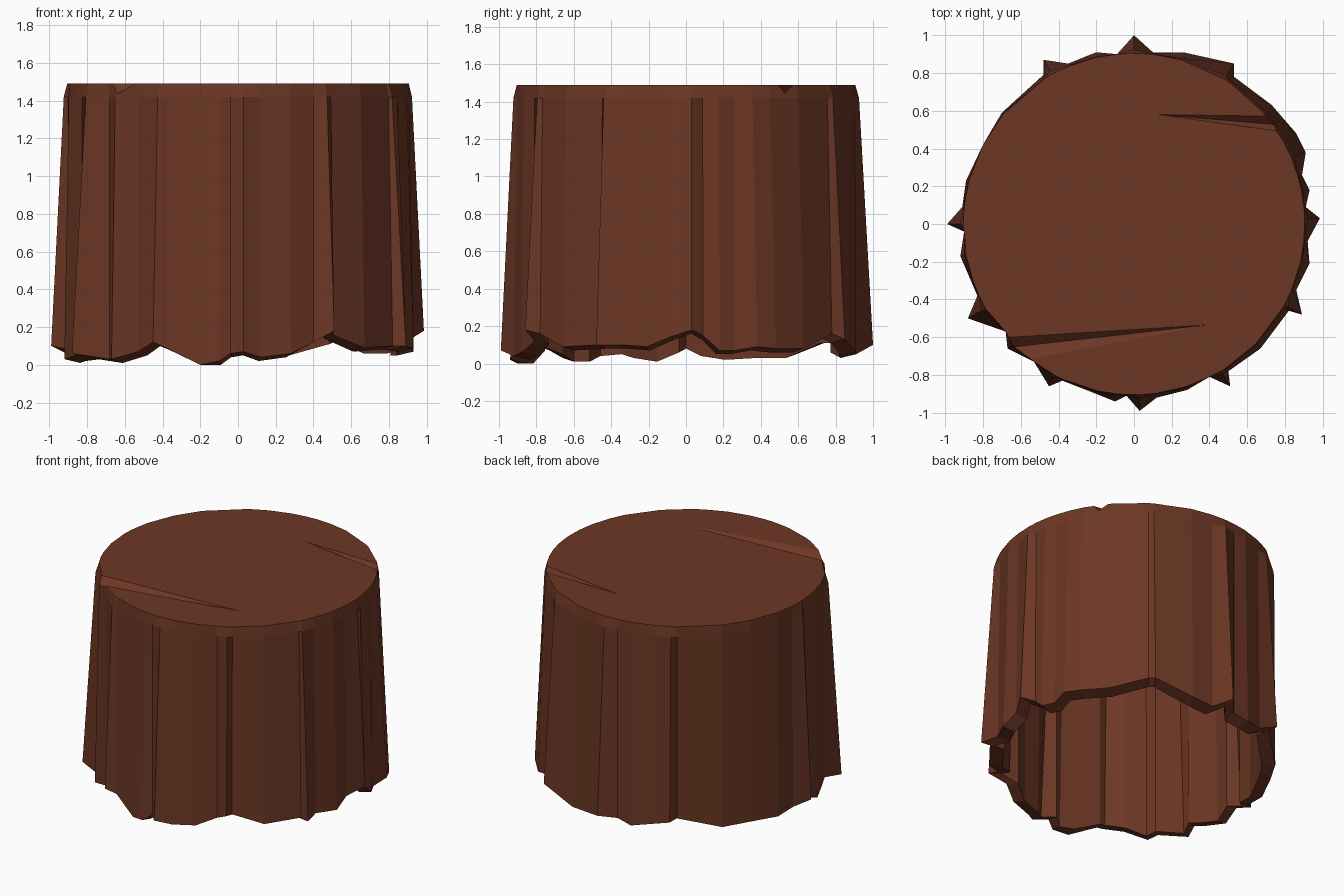
import bpy, bmesh, math

if "Cube" in bpy.data.objects:
    bpy.data.objects.remove(bpy.data.objects["Cube"])

# One bark-brown material
bark = bpy.data.materials.new("bark_brown")
bark.diffuse_color = (0.15, 0.038, 0.018, 1)
bark.use_nodes = True
bark.node_tree.nodes["Principled BSDF"].inputs["Base Color"].default_value = bark.diffuse_color

# Pleated foot outline, counter-clockwise: x, y, height of ragged lower edge
FOOT = [
    (.985, .03, .18), (.91, .09, .15), (.93, .18, .07), (.89, .26, .07), (.91, .38, .09),
    (.86, .48, .08), (.73, .63, .08), (.53, .78, .16), (.53, .85, .13), (.26, .91, .06),
    (.10, .91, .05), (0, 1, .10), (-.09, .90, .07), (-.20, .91, .05), (-.35, .85, .08),
    (-.48, .87, .13), (-.48, .79, .13), (-.70, .59, .05), (-.80, .42, .05), (-.89, .23, .04),
    (-.91, .09, .06), (-.99, 0, .10), (-.90, -.04, .08), (-.92, -.17, .03), (-.86, -.31, .05),
    (-.83, -.38, .07), (-.88, -.50, .06), (-.68, -.57, .03), (-.67, -.66, .03),
    (-.53, -.73, .07), (-.45, -.86, .12), (-.38, -.83, .09), (-.20, -.90, .0),
    (-.10, -.94, .02), (-.04, -.91, .06), (.03, -.99, .07), (.12, -.92, .04), (.28, -.88, .06),
    (.40, -.81, .12), (.51, -.86, .18), (.50, -.78, .16), (.67, -.66, .09), (.82, -.46, .10),
    (.89, -.48, .10), (.86, -.35, .10), (.93, -.21, .09), (.92, -.09, .14)]


def ring(bm, radius, height):
    """Ring of vertices following the foot outline with remapped radius and height."""
    out = []
    for x, y, z in FOOT:
        r = math.hypot(x, y)
        k = radius(r) / r
        out.append(bm.verts.new((x * k, y * k, height(z))))
    return out


def make_object(name, bm):
    bmesh.ops.recalc_face_normals(bm, faces=bm.faces)
    me = bpy.data.meshes.new(name)
    bm.to_mesh(me)
    bm.free()
    me.materials.append(bark)
    ob = bpy.data.objects.new(name, me)
    bpy.context.collection.objects.link(ob)
    return ob


# Hollow stump: inner roof, inner wall, lower lip, outer wall, bevelled top
bm = bmesh.new()
rings = [
    ring(bm, lambda r: min(r, .92) - .09, lambda z: 1.40),
    ring(bm, lambda r: r - .085, lambda z: max(z - .02, 0)),
    ring(bm, lambda r: r, lambda z: z),
    ring(bm, lambda r: min(r, .905 + .2 * (r - .9)), lambda z: 1.42),
    ring(bm, lambda r: min(r, .905), lambda z: 1.49)]
n = len(FOOT)
for a, b in zip(rings, rings[1:]):
    for i in range(n):
        j = (i + 1) % n
        bm.faces.new((a[i], a[j], b[j], b[i]))
bm.faces.new(rings[0])
bm.faces.new(rings[-1])
stump = make_object("hollow_stump", bm)

# Two shallow wedge-shaped splits in the top
for name, pts in (
        ("left_split_cutter", [(.43, -.53, 1.492), (-.80, -.607, 1.492),
                               (-.76, -.76, 1.492), (-.80, -.67, 1.43)]),
        ("right_split_cutter", [(.10, .582, 1.492), (.95, .465, 1.492),
                                (.95, .57, 1.492), (.95, .51, 1.43)])):
    bm = bmesh.new()
    v = [bm.verts.new(p) for p in pts]
    for f in ((0, 1, 2), (0, 1, 3), (0, 2, 3), (1, 2, 3)):
        bm.faces.new([v[i] for i in f])
    cutter = make_object(name, bm)
    cutter.hide_render = True
    cutter.hide_set(True)
    mod = stump.modifiers.new(name, 'BOOLEAN')
    mod.operation = 'DIFFERENCE'
    mod.solver = 'EXACT'
    mod.object = cutter
